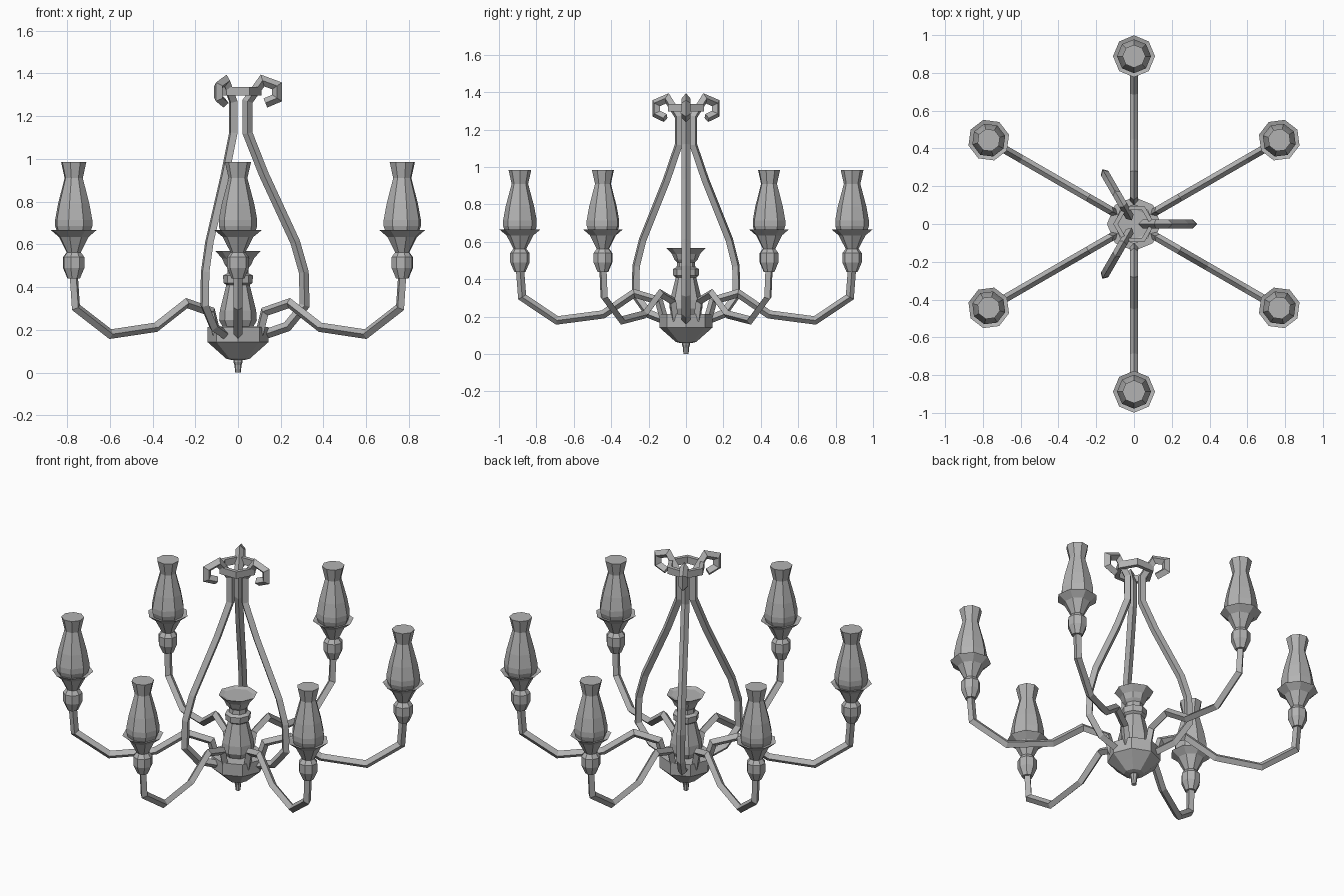
import bpy
import bmesh
from math import cos, sin, pi, radians
from mathutils import Vector, Matrix

cube = bpy.data.objects.get("Cube")
if cube:
    bpy.data.objects.remove(cube, do_unlink=True)

GREY = (0.45, 0.45, 0.45, 1.0)
metal = bpy.data.materials.new("plain grey")
metal.use_nodes = True
metal.diffuse_color = GREY
metal.node_tree.nodes["Principled BSDF"].inputs["Base Color"].default_value = GREY


def finish(bm, name):
    bmesh.ops.recalc_face_normals(bm, faces=bm.faces)
    mesh = bpy.data.meshes.new(name)
    bm.to_mesh(mesh)
    bm.free()
    mesh.materials.append(metal)
    obj = bpy.data.objects.new(name, mesh)
    bpy.context.collection.objects.link(obj)
    return obj


def skin(bm, rings, closed=False):
    """Join successive vertex rings with quads; cap the ends if open."""
    pairs = list(zip(rings, rings[1:]))
    if closed:
        pairs.append((rings[-1], rings[0]))
    for a, b in pairs:
        n = len(a)
        for i in range(n):
            j = (i + 1) % n
            bm.faces.new((a[i], a[j], b[j], b[i]))
    if not closed:
        bm.faces.new(rings[0])
        bm.faces.new(rings[-1])


def lathe(name, profile, sides=8, closed=False):
    """Turn a (radius, height) profile about the vertical axis."""
    bm = bmesh.new()
    rings = [[bm.verts.new((r * cos(2 * pi * i / sides), r * sin(2 * pi * i / sides), z))
              for i in range(sides)] for r, z in profile]
    skin(bm, rings, closed)
    return finish(bm, name)


def bar(name, path, half):
    """Sweep a diamond section along a path in the x-z plane with mitred bends."""
    bm = bmesh.new()
    pts = [Vector((x, 0, z)) for x, z in path]
    side = Vector((0, half, 0))
    rings = []
    for i, p in enumerate(pts):
        before = (p - pts[max(i - 1, 0)]).normalized()
        after = (pts[min(i + 1, len(pts) - 1)] - p).normalized()
        along = (before + after).normalized()
        reference = after if after.length else before
        normal = Vector((-along.z, 0, along.x)) * half / max(along.dot(reference), 0.6)
        rings.append([bm.verts.new(p + d) for d in (normal, side, -normal, -side)])
    skin(bm, rings)
    return finish(bm, name)


def spread(obj, count, start):
    """Repeat a part around the centre, sharing its mesh."""
    base = obj.name
    for i in range(count):
        part = obj if i == 0 else obj.copy()
        if i:
            bpy.context.collection.objects.link(part)
        part.name = f"{base}_{i + 1}"
        part.matrix_world = Matrix.Rotation(radians(start + 360 * i / count), 4, "Z")


# Central hub: finial, bowl, drum
lathe("finial", [(0.014, 0), (0.016, 0.035), (0.022, 0.05), (0.022, 0.07)])
lathe("hub_bowl", [(0.035, 0.06), (0.055, 0.065), (0.1, 0.105), (0.143, 0.143),
                   (0.143, 0.213), (0.085, 0.215)])

# Central column with band and flared cup
lathe("column", [(0.07, 0.21), (0.088, 0.245), (0.085, 0.29), (0.055, 0.41),
                 (0.068, 0.42), (0.07, 0.455), (0.05, 0.465), (0.048, 0.49),
                 (0.062, 0.505), (0.075, 0.535), (0.105, 0.568), (0.08, 0.56)])

# Six curved arms
arm = bar("arm", [(0.115, 0.18), (0.145, 0.285), (0.278, 0.325), (0.444, 0.212),
                  (0.69, 0.18), (0.876, 0.305), (0.888, 0.46)], 0.022)
spread(arm, 6, 30)

# Lamps: socket, dish and shade at each arm tip
REACH = 0.888
lamp_parts = [
    lathe("lamp_socket", [(0.03, 0.44), (0.052, 0.49), (0.052, 0.54), (0.033, 0.565)]),
    lathe("lamp_dish", [(0.033, 0.56), (0.072, 0.635), (0.111, 0.667), (0.08, 0.658)]),
    lathe("lamp_shade", [(0.08, 0.655), (0.09, 0.685), (0.09, 0.715), (0.076, 0.79),
                         (0.044, 0.91), (0.061, 0.985)]),
]
for part in lamp_parts:
    part.data.transform(Matrix.Translation((REACH, 0, 0)))
    spread(part, 6, 30)

# Three tall cage rods ending in hooks
rod = bar("cage_rod", [(0.1, 0.17), (0.23, 0.215), (0.312, 0.315), (0.308, 0.47),
                       (0.268, 0.61), (0.12, 0.93), (0.045, 1.12), (0.045, 1.27),
                       (0.115, 1.367), (0.183, 1.342), (0.183, 1.285),
                       (0.128, 1.262)], 0.023)
spread(rod, 3, 0)

# Hexagonal collar holding the rods together
lathe("top_collar", [(0.11, 1.297), (0.11, 1.337), (0.085, 1.337), (0.085, 1.297)],
      sides=6, closed=True)
